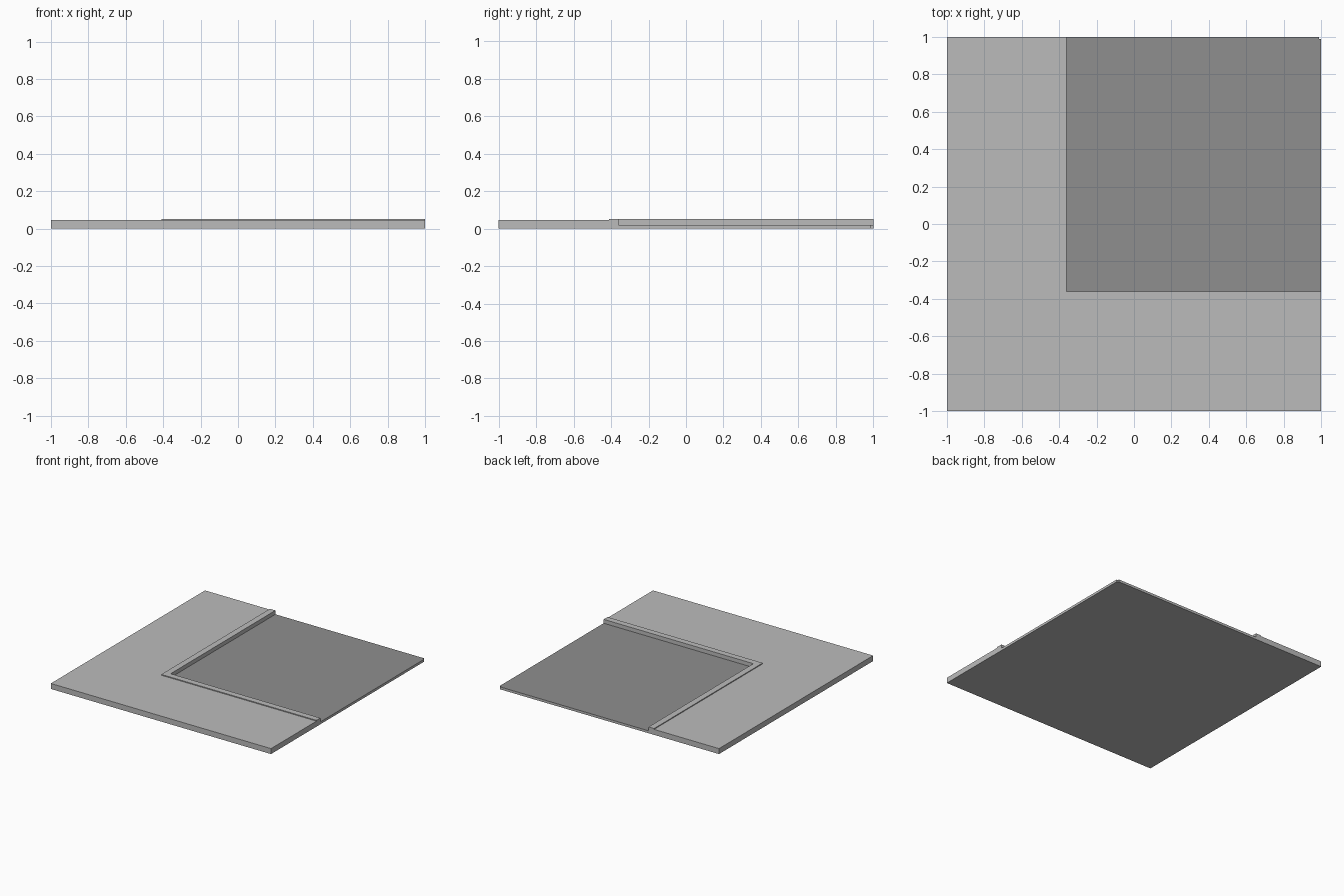
import bpy
import bmesh

cube = bpy.data.objects.get("Cube")
if cube:
    bpy.data.objects.remove(cube, do_unlink=True)


def make_material(name, grey):
    mat = bpy.data.materials.new(name)
    mat.use_nodes = True
    colour = (grey, grey, grey, 1)
    mat.diffuse_color = colour
    mat.node_tree.nodes["Principled BSDF"].inputs["Base Color"].default_value = colour
    return mat


concrete = make_material("light concrete", 0.5)
asphalt = make_material("dark asphalt", 0.275)


def slab(name, outline, bottom, top, materials):
    """Extrude a flat outline upwards; a second material goes on the top face."""
    bm = bmesh.new()
    base = bm.faces.new([bm.verts.new((x, y, bottom)) for x, y in outline])
    up = bmesh.ops.extrude_face_region(bm, geom=[base])
    verts = [g for g in up["geom"] if isinstance(g, bmesh.types.BMVert)]
    bmesh.ops.translate(bm, verts=verts, vec=(0, 0, top - bottom))
    bmesh.ops.recalc_face_normals(bm, faces=bm.faces)
    bm.normal_update()
    for face in bm.faces:
        face.material_index = len(materials) - 1 if face.normal.z > 0.5 else 0
    mesh = bpy.data.meshes.new(name)
    bm.to_mesh(mesh)
    bm.free()
    for mat in materials:
        mesh.materials.append(mat)
    obj = bpy.data.objects.new(name, mesh)
    bpy.context.collection.objects.link(obj)
    return obj


def corner_outline(outer, inner):
    """L-shaped strip wrapping two sides of the road."""
    return [(outer, outer), (1, outer), (1, inner), (inner, inner), (inner, 1), (outer, 1)]


KERB_OUT, KERB_IN, NOTCH = -0.41, -0.36, 0.988

# Pavement around the corner
slab("pavement", corner_outline(-1, KERB_OUT), 0, 0.045, [concrete])

# Raised kerb along the road edge
slab("kerb", corner_outline(KERB_OUT, KERB_IN), 0, 0.052, [concrete])

# Sunken road with a tiny notch at the far corner
road_outline = [(KERB_IN, KERB_IN), (1, KERB_IN), (1, NOTCH),
                (NOTCH, NOTCH), (NOTCH, 1), (KERB_IN, 1)]
slab("road", road_outline, 0, 0.02, [concrete, asphalt])
